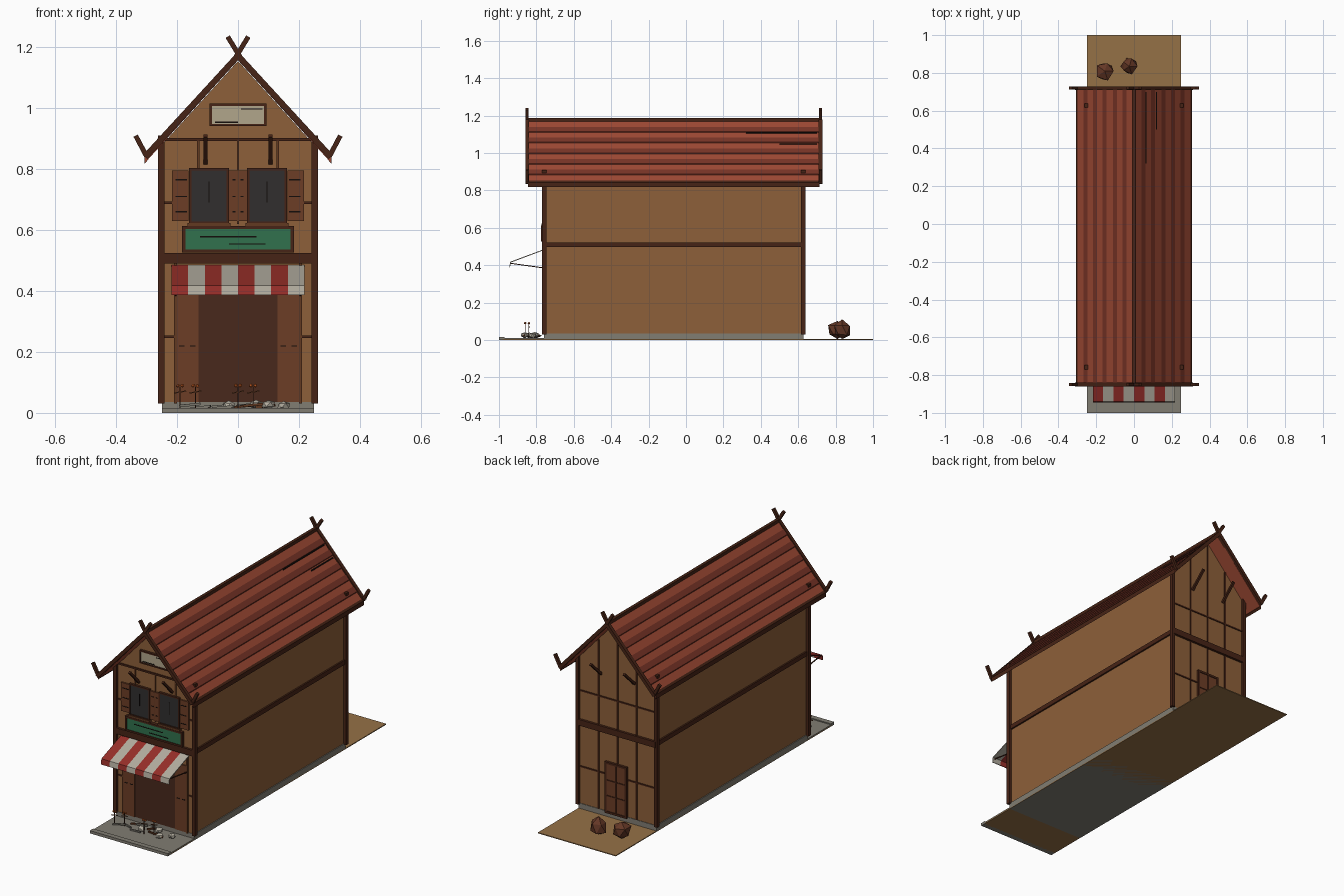
import bpy, bmesh, math, random
from mathutils import Vector, Matrix

if "Cube" in bpy.data.objects:
    bpy.data.objects.remove(bpy.data.objects["Cube"])

random.seed(4)


def mat(name, r, g, b):
    m = bpy.data.materials.new(name)
    m.diffuse_color = [(c / 255) ** 2.2 for c in (r, g, b)] + [1]
    m.use_nodes = True
    m.node_tree.nodes["Principled BSDF"].inputs["Base Color"].default_value = m.diffuse_color
    return m


WALL = mat("wall_wood", 140, 96, 60)
DARK = mat("dark_timber", 72, 40, 28)
TRIM = mat("trim_wood", 98, 60, 38)
PANEL = mat("door_wood", 108, 64, 42)
DEEP = mat("shop_dark", 74, 45, 34)
ROOF = mat("roof_red", 155, 74, 54)
ROOF2 = mat("roof_dark_red", 118, 54, 42)
RED = mat("awning_red", 150, 50, 45)
WHITE = mat("awning_white", 178, 172, 158)
GREEN = mat("sign_green", 52, 112, 78)
CREAM = mat("plaque_cream", 176, 164, 138)
GLASS = mat("window_dark", 52, 50, 50)
BLACK = mat("crack_black", 25, 20, 18)
STONE = mat("stone_grey", 128, 124, 114)
DIRT = mat("yard_dirt", 148, 112, 72)
ROCK = mat("rock_brown", 100, 58, 42)
ORANGE = mat("orange_bud", 190, 90, 40)


def finish(name, bm, m):
    bmesh.ops.recalc_face_normals(bm, faces=bm.faces)
    me = bpy.data.meshes.new(name)
    bm.to_mesh(me)
    bm.free()
    me.materials.append(m)
    ob = bpy.data.objects.new(name, me)
    bpy.context.collection.objects.link(ob)
    return ob


def prism(name, pts, a, b, m, axis="y"):
    """Extrude a profile (x,z) along y, or (y,z) along x."""
    bm = bmesh.new()
    co = (lambda p, t: (p[0], t, p[1])) if axis == "y" else (lambda p, t: (t, p[0], p[1]))
    A = [bm.verts.new(co(p, a)) for p in pts]
    B = [bm.verts.new(co(p, b)) for p in pts]
    bm.faces.new(A)
    bm.faces.new(B)
    for i in range(len(pts)):
        j = (i + 1) % len(pts)
        bm.faces.new((A[i], A[j], B[j], B[i]))
    return finish(name, bm, m)


def box(name, x0, x1, y0, y1, z0, z1, m):
    return prism(name, [(x0, z0), (x1, z0), (x1, z1), (x0, z1)], y0, y1, m)


def beam(name, p, q, w, m):
    p, q = Vector(p), Vector(q)
    bm = bmesh.new()
    bmesh.ops.create_cube(bm, size=1)
    rot = (q - p).to_track_quat("Z", "Y").to_matrix().to_4x4()
    bm.transform(Matrix.Translation((p + q) / 2) @ rot @ Matrix.Diagonal((w, w, (q - p).length, 1)))
    return finish(name, bm, m)


F, B = -0.755, 0.625          # front and back wall planes


def on_wall(name, x0, x1, z0, z1, d, m, back=False):
    y = (B, B + d) if back else (F - d, F)
    return box(name, x0, x1, y[0], y[1], z0, z1, m)


def framed(name, x0, x1, z0, z1, d, m, back=False, w=0.008):
    """Panel with four raised frame strips."""
    on_wall(name, x0, x1, z0, z1, d, m, back)
    for a, b, c, e in ((x0 - w / 2, x1 + w / 2, z0 - w / 2, z0 + w / 2), (x0 - w / 2, x1 + w / 2, z1 - w / 2, z1 + w / 2),
                       (x0 - w / 2, x0 + w / 2, z0, z1), (x1 - w / 2, x1 + w / 2, z0, z1)):
        on_wall(name + "_frame", a, b, c, e, d + 0.004, DARK, back)


# Ground, pavement and kerb
box("yard_ground", -0.25, 0.25, -0.98, 1.0, 0, 0.005, DIRT)
box("pavement", -0.25, 0.25, -0.97, F, 0.005, 0.01, STONE)
box("kerb", -0.25, 0.25, -1.0, -0.97, 0, 0.016, STONE)
box("plinth", -0.25, 0.25, F - 0.003, B + 0.003, 0, 0.035, STONE)

# House body with gables
prism("house_body", [(-.245, .03), (.245, .03), (.245, .885), (0, 1.155), (-.245, .885)], F, B, WALL)

# Corner posts and side bands
for s in (-1, 1):
    for y in (-0.758, 0.627):
        box("corner_post", s * .242, s * .262, y - .011, y + .011, .03, .91, DARK)
    box("side_band", s * .24, s * .254, F, B, .496, .522, DARK)

# Front and back timber framing
for back in (False, True):
    on_wall("floor_band", -.25, .25, .49, .525, .014, DARK, back)
    for s in (-1, 1):
        y, o = (B, .095) if back else (F, -.085)
        beam("eave_strut", (s * .107, y, .82), (s * .107, y + o, .91), .013, DARK)
on_wall("gable_beam", -.245, .245, .892, .902, .006, DARK)
on_wall("upper_stud", -.004, .004, .62, .9, .005, TRIM)
for s in (-1, 1):
    on_wall("upper_stud", s * .126, s * .134, .8, .9, .005, TRIM)
    for z in (.69, .25):
        on_wall("short_rail", s * .2, s * .245, z - .004, z + .004, .005, DARK)
    on_wall("shop_post", s * .2, s * .21, .03, .49, .008, TRIM)
for x, top in ((-.122, 1.015), (0, 1.14), (.122, 1.015)):
    on_wall("back_stud", x - .004, x + .004, .035, top, .005, DARK, True)
for z in (.25, .69):
    on_wall("back_rail", -.245, .245, z - .004, z + .004, .005, DARK, True)

# Back door
framed("back_door", -.06, .07, .035, .32, .01, PANEL, True, .012)
for z in (.13, .22):
    on_wall("back_door_rail", -.06, .07, z - .003, z + .003, .013, DARK, True)
on_wall("back_door_stile", .002, .008, .035, .32, .013, DARK, True)

# Shop opening with side panels
on_wall("shop_opening", -.13, .13, .035, .42, .003, DEEP)
for s in (-1, 1):
    on_wall("shop_side_panel", s * .13, s * .2, .035, .42, .007, PANEL)
    for a in (.14, .175):
        on_wall("panel_notch", s * a, s * (a + .018), .218, .222, .009, BLACK)

# Windows, sills and slatted shutters
for s in (-1, 1):
    framed("window", s * .095 - .062, s * .095 + .062, .625, .8, .01, GLASS)
    on_wall("window_sill", s * .095 - .07, s * .095 + .07, .612, .624, .018, TRIM)
    on_wall("window_crack", s * .095 - .0015, s * .095 + .0015, .69, .76, .012, BLACK)
    for a, b in ((.002, .03), (.162, .217)):
        on_wall("shutter", s * a, s * b, .63, .795, .009, PANEL)
        for z in (.66, .71, .765):
            on_wall("shutter_slat", s * (a + .006), s * (b - .012), z - .002, z + .002, .011, BLACK)

# Shop sign and gable plaque, with plain weathering marks
framed("sign_board", -.178, .178, .532, .608, .016, GREEN, w=.01)
on_wall("sign_scratch", -.125, .06, .576, .58, .018, BLACK)
on_wall("sign_scratch", -.03, .09, .552, .556, .018, BLACK)
framed("gable_plaque", -.09, .09, .945, 1.012, .01, CREAM)
on_wall("plaque_scratch", .01, .08, .996, .999, .012, BLACK)
on_wall("plaque_scratch", -.075, 0, .952, .956, .012, BLACK)

# Striped awning and rods
prof = [(-.76, .485), (-.94, .418), (-.945, .387), (-.941, .387), (-.936, .414), (-.76, .48)]
for i in range(8):
    x = -.218 + i * .0545
    prism("awning_stripe", prof, x, x + .0545, WHITE if i % 2 else RED, "x")
for s in (-1, 1):
    beam("awning_rod", (s * .205, -.94, .41), (s * .205, -.76, .385), .005, DARK)

# Roof slabs, dark plank strips, cracks
R0, R1 = -0.845, 0.715
rz = lambda x: 1.178 - 1.105 * abs(x)


def strip(name, s, a, b, y0, y1, up, down, m):
    prism(name, [(s * a, rz(a) + up), (s * b, rz(b) + up), (s * b, rz(b) - down), (s * a, rz(a) - down)], y0, y1, m)


for s in (-1, 1):
    strip("roof_slab", s, 0, .305, R0, R1, 0, .02, ROOF)
    for x in (.04, .09, .145, .195, .245):
        strip("roof_plank", s, x, x + .022, R0, R1, .005, .005, ROOF2)
    strip("eave_trim", s, .298, .307, R0, R1, .004, .022, DARK)
    for a, y0, y1 in ((.062, .32, .7), (.117, .5, .7)) if s > 0 else ((.1, -.84, -.36), (.2, -.84, -.5)):
        strip("roof_crack", s, a, a + .004, y0, y1, .003, 0, BLACK)
    # Barge boards with eave and ridge horns
    for y in (R0 - .004, R1 + .004):
        beam("barge_board", (0, y, 1.172), (s * .305, y, .84), .02, DARK)
        beam("eave_horn", (s * .3, y, .842), (s * .336, y, .91), .016, DARK)
        beam("ridge_horn", (-s * .012, y, 1.16), (s * .034, y, 1.235), .016, DARK)
beam("ridge_cap", (0, R0, 1.178), (0, R1, 1.178), .018, DARK)


def rock(name, x, y, z, r, m, h=1.0, sub=1):
    bm = bmesh.new()
    bmesh.ops.create_icosphere(bm, subdivisions=sub, radius=r)
    for v in bm.verts:
        v.co *= random.uniform(.8, 1.1)
        v.co.z *= h
    low = min(v.co.z for v in bm.verts)
    bm.transform(Matrix.Translation((x, y, z - low)))
    return finish(name, bm, m)


# Rocks in the back yard
rock("yard_rock", -.155, .81, .005, .055, ROCK)
rock("yard_rock", -.025, .835, .005, .048, ROCK, 1.15)

# Rubble, loose boards and little budding stems on the pavement
for x, y in ((.06, -.81), (.1, -.86), (.15, -.82), (-.03, -.84)):
    rock("pale_rubble", x, y, .01, .024, WHITE, .7)
for i in range(9):
    x, y, a = random.uniform(-.17, .1), random.uniform(-.88, -.79), random.uniform(-.5, .5)
    d = Vector((math.cos(a), math.sin(a), .1)) * .035
    c = Vector((x, y, .018 + .004 * (i % 3)))
    beam("loose_board", c - d, c + d, .008, TRIM if i % 2 else STONE)
for x, y in ((-.19, -.86), (-.14, -.84), (0, -.86), (.05, -.84)):
    beam("stem", (x, y, .01), (x, y, .085), .003, DARK)
    beam("stem_leaf", (x - .02, y, .065), (x + .02, y, .072), .004, TRIM)
    for s in (-1, 1):
        rock("bud", x + s * .007, y, .083, .007, ORANGE)
